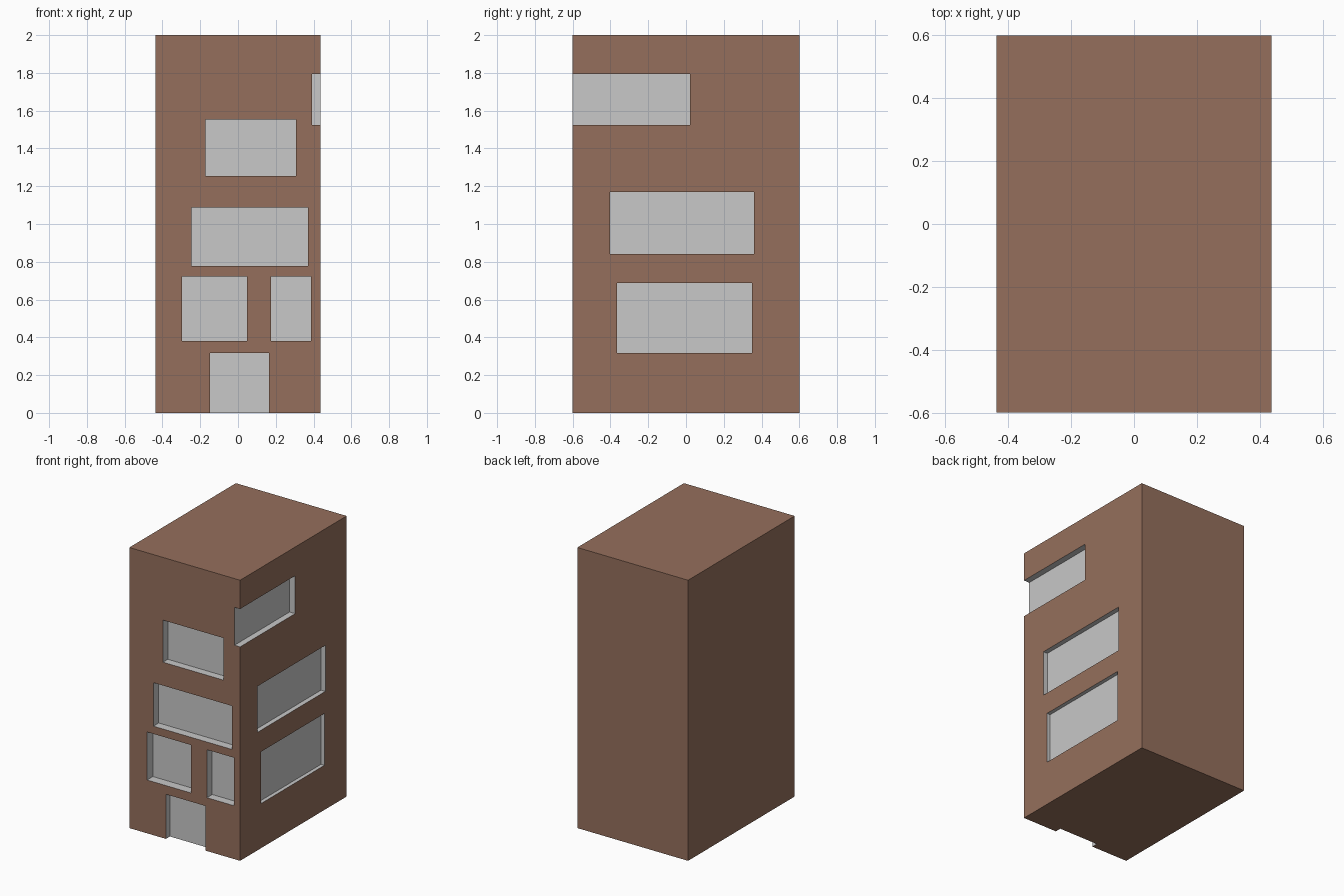
import bpy, bmesh

if "Cube" in bpy.data.objects:
    bpy.data.objects.remove(bpy.data.objects["Cube"])

HX, HY, H = 0.4365, 0.6, 2.0   # half width, half depth, height


def material(name, rgb):
    m = bpy.data.materials.new(name)
    m.diffuse_color = (*rgb, 1)
    m.use_nodes = True
    m.node_tree.nodes["Principled BSDF"].inputs["Base Color"].default_value = m.diffuse_color
    return m


def box(name, lo, hi):
    bpy.ops.mesh.primitive_cube_add(size=1, location=[(a + b) / 2 for a, b in zip(lo, hi)])
    ob = bpy.context.object
    ob.name = name
    ob.scale = [b - a for a, b in zip(lo, hi)]
    bpy.ops.object.transform_apply(location=True, rotation=False, scale=True)
    return ob


# Main block
building = box("building", (-HX, -HY, 0), (HX, HY, H))
building.data.materials.append(material("brown brick", (0.301, 0.159, 0.107)))
building.data.materials.append(material("light grey", (0.578, 0.578, 0.578)))

# Openings: (start, end, bottom, top, recess depth)
front = [(-0.172, 0.307, 1.253, 1.553, 0.055),   # upper window
         (-0.247, 0.371, 0.777, 1.087, 0.06),    # wide window
         (-0.297, 0.048, 0.38, 0.722, 0.065),    # lower left window
         (0.175, 0.387, 0.38, 0.722, 0.06),      # lower right window
         (-0.148, 0.164, -0.1, 0.318, 0.045)]    # doorway
right = [(-0.7, 0.02, 1.525, 1.795, 0.044),      # corner window
         (-0.403, 0.36, 0.841, 1.169, 0.034),    # middle window
         (-0.366, 0.35, 0.318, 0.687, 0.027)]    # lower window
cutters = [box("front_cutter", (a, -HY - 0.1, b), (c, -HY + d, t)) for a, c, b, t, d in front]
cutters += [box("side_cutter", (HX - d, a, b), (HX + 0.1, c, t)) for a, c, b, t, d in right]

# Cut the recesses
for c in cutters:
    mod = building.modifiers.new("recess", "BOOLEAN")
    mod.operation, mod.solver, mod.object = "DIFFERENCE", "EXACT", c
    bpy.context.view_layer.objects.active = building
    bpy.ops.object.modifier_apply(modifier=mod.name)
for c in cutters:
    bpy.data.objects.remove(c)

# Faces set back from the outer walls are grey, the rest brown
for p in building.data.polygons:
    x, y, z = p.center
    outer = abs(abs(x) - HX) < 1e-4 or abs(abs(y) - HY) < 1e-4 or z < 1e-4 or z > H - 1e-4
    p.material_index = 0 if outer else 1
    p.use_smooth = False
